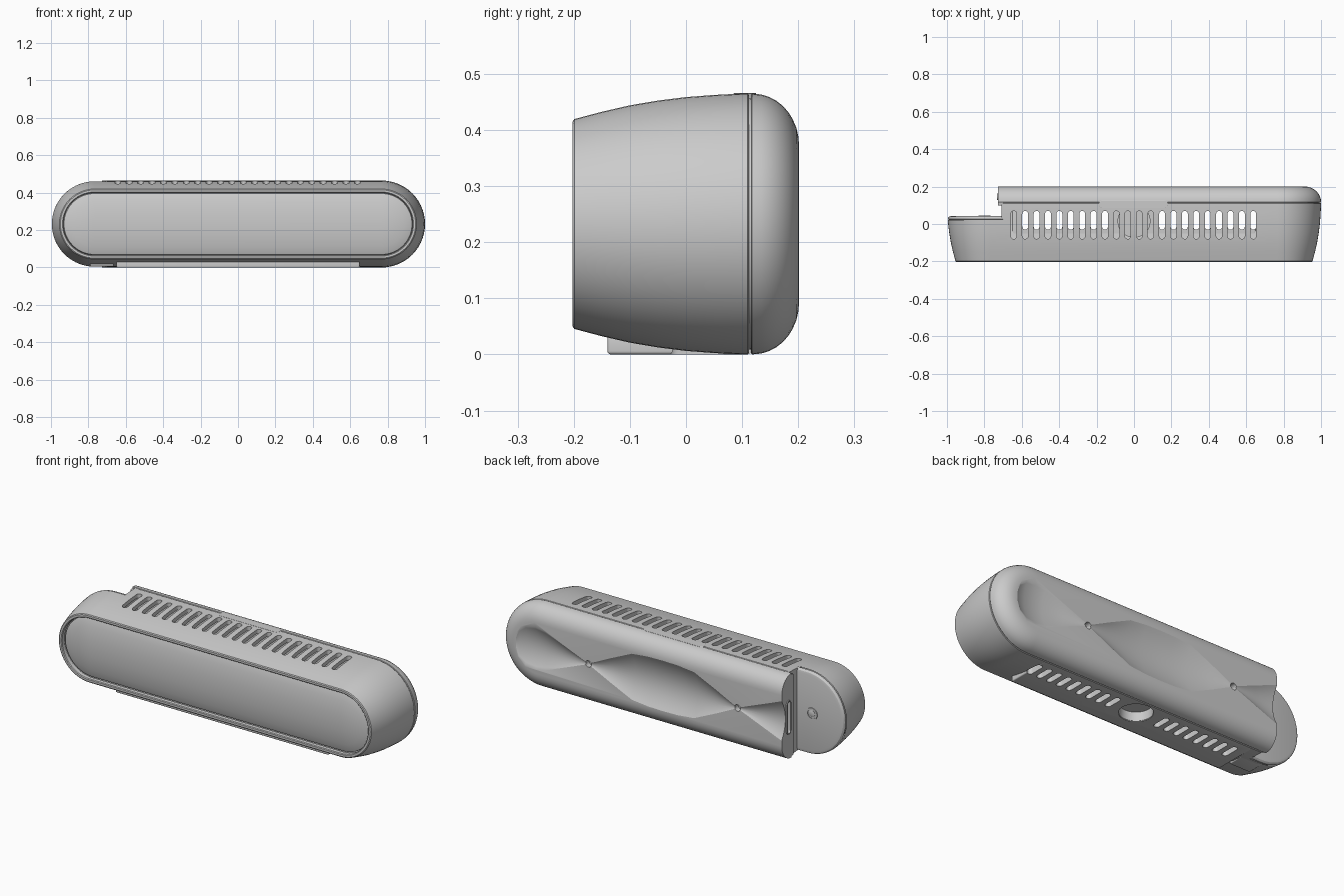
import bpy, bmesh
from math import pi, cos, sin, radians

if "Cube" in bpy.data.objects:
    bpy.data.objects.remove(bpy.data.objects["Cube"])

S, ZC = 0.7675, 0.2325          # half straight length and mid height of the stadium body


def make(name, bm):
    bmesh.ops.recalc_face_normals(bm, faces=bm.faces)
    me = bpy.data.meshes.new(name)
    bm.to_mesh(me)
    bm.free()
    ob = bpy.data.objects.new(name, me)
    bpy.context.collection.objects.link(ob)
    return ob


def skin(bm, rings, closed=False):
    """Bridge a list of equal vertex rings, capping the ends unless closed."""
    n = len(rings[0])
    for a, b in list(zip(rings, rings[1:])) + ([(rings[-1], rings[0])] if closed else []):
        for i in range(n):
            j = (i + 1) % n
            bm.faces.new((a[i], a[j], b[j], b[i]))
    if not closed:
        bm.faces.new(rings[0])
        bm.faces.new(rings[-1])


def loft(bm, prof, s=S, centre=(0, 0, ZC), axes="xzy", closed=False, seg=28):
    """Stack stadium rings; prof = (position, radius); axes = long, short, stacking."""
    ia = ["xyz".index(a) for a in axes]
    rings = []
    for w, r in prof:
        ring = []
        for end in (0, 1):
            for i in range(seg + 1):
                a = -pi / 2 + pi * end + pi * i / seg
                co = [0, 0, 0]
                co[ia[0]] = (s if end == 0 else -s) + r * cos(a)
                co[ia[1]] = r * sin(a)
                co[ia[2]] = w
                ring.append(bm.verts.new([c + d for c, d in zip(co, centre)]))
        rings.append(ring)
    skin(bm, rings, closed)
    if s == 0:
        bmesh.ops.remove_doubles(bm, verts=bm.verts, dist=1e-6)


def solid(name, prof, **kw):
    bm = bmesh.new()
    loft(bm, prof, **kw)
    return make(name, bm)


def box(name, lo, hi, bevel=0):
    bm = bmesh.new()
    bmesh.ops.create_cube(bm, size=1)
    for v in bm.verts:
        v.co = [(l + h) / 2 + c * (h - l) for l, h, c in zip(lo, hi, v.co)]
    if bevel:
        bmesh.ops.bevel(bm, geom=bm.edges[:], offset=bevel, segments=4, profile=0.5, affect='EDGES')
    return make(name, bm)


def cut(ob, cutter, op='DIFFERENCE', keep=False):
    m = ob.modifiers.new("cut", 'BOOLEAN')
    m.operation, m.object, m.solver = op, cutter, 'EXACT'
    bpy.context.view_layer.objects.active = ob
    bpy.ops.object.modifier_apply(modifier=m.name)
    if not keep:
        bpy.data.objects.remove(cutter)


def slots(name, xs, y0, y1, z0, z1, hw=0.0155):
    bm = bmesh.new()
    for x in xs:
        loft(bm, [(z0, hw), (z1, hw)], s=(y1 - y0) / 2 - hw,
             centre=(x, (y0 + y1) / 2, 0), axes="yxz", seg=8)
    return make(name, bm)


def scoop(sections, y=0.2015, n=16):
    """Shallow dish cutter; sections = (x, half width, depth)."""
    bm = bmesh.new()
    rings = []
    for x, w, d in sections:
        pts = [(-w, y + 0.02)]
        for i in range(n + 1):
            t = -1 + 2 * i / n
            pts.append((w * t, y + 0.0005 - d * (1 - t * t)))
        pts.append((w, y + 0.02))
        rings.append([bm.verts.new((x, py, ZC + pz)) for pz, py in pts])
    skin(bm, rings)
    return make("scoop_cut", bm)


# hollow front shell with a rounded front lip
outer = [(-0.2025, 0.182), (-0.199, 0.187), (-0.15, 0.2), (-0.1, 0.2115), (-0.05, 0.22),
         (0, 0.2262), (0.05, 0.230), (0.09, 0.232), (0.11, 0.2325), (0.112, 0.230)]
inner = [(0.112, 0.21), (0, 0.205), (-0.1, 0.19), (-0.17, 0.172), (-0.18, 0.166), (-0.199, 0.167), (-0.2025, 0.171)]
shell = solid("front_shell", outer + inner, closed=True)

# foot plate under the shell
foot = box("foot_plate", (-0.65, -0.14, 0), (0.65, 0.112, 0.035), 0.006)

# vent slots above and below, and the round mounting socket
xs = [-0.643 + 0.061 * i for i in range(22)]
low = [x for x in xs[1:] if abs(x) > 0.13]
cut(shell, slots("top_vents", xs, -0.08, 0.07, 0.38, 0.5))
lower = slots("low_vents", low, -0.03, 0.07, -0.05, 0.08)
cut(shell, lower, keep=True)
cut(foot, lower)
for ob in (shell, foot):
    cut(ob, solid("socket_cut", [(-0.05, 0.085), (0.1, 0.085)], s=0, centre=(0, 0.015, 0), axes="xyz"))
solid("mount_socket", [(0.003, 0.088), (0.003, 0.083), (0.05, 0.08), (0.055, 0.08), (0.055, 0.088)][::-1],
      s=0, centre=(0, 0.015, 0), axes="xyz", closed=True)
solid("socket_floor", [(0.05, 0.084), (0.058, 0.084)], s=0, centre=(0, 0.015, 0), axes="xyz")

# stepped left end
cut(shell, box("step_cut", (-1.1, 0.022, -0.1), (-0.7, 0.4, 0.6)))
cap = solid("end_cap", [(0.0, 0.215), (0.024, 0.222), (0.026, 0.2275), (0.034, 0.226), (0.040, 0.220), (0.043, 0.208)])
cut(cap, box("cap_clip", (-1.1, -0.1, -0.1), (-0.695, 0.3, 0.6)), 'INTERSECT')
wall = solid("step_wall", [(0.0, 0.222), (0.05, 0.2285), (0.115, 0.231)])
cut(wall, box("wall_clip", (-0.708, -0.1, -0.1), (-0.685, 0.3, 0.6)), 'INTERSECT')

# bulging front panel set in the lip
solid("front_panel", [(-0.160, 0.167), (-0.177, 0.163), (-0.182, 0.15), (-0.189, 0.12),
                      (-0.195, 0.085), (-0.199, 0.045), (-0.200, 0.01)])

# back cover with a rounded rim, cut off at the left step
back = [(0.100, 0.222), (0.116, 0.224), (0.116, 0.231), (0.118, 0.2325)]
back += [(0.12 + 0.0815 * sin(radians(a)), 0.140 + 0.0922 * cos(radians(a))) for a in range(10, 91, 10)]
cover = solid("back_cover", back)
cut(cover, box("cover_clip", (-0.726, -0.1, -0.1), (1.2, 0.4, 0.6)), 'INTERSECT')

# shallow dishes that pinch to points at the two wall-mount holes
half = [(0.455, 0.002, 0.001), (0.32, 0.068, 0.022), (0.19, 0.128, 0.036), (0.09, 0.138, 0.041)]
cut(cover, scoop([(-x, w, d) for x, w, d in half] + [(0, 0.14, 0.042)] + half[::-1]))
end = [(0.455, 0.002, 0.001), (0.60, 0.06, 0.020), (0.72, 0.108, 0.032), (0.78, 0.118, 0.030),
       (0.84, 0.108, 0.022), (0.88, 0.075, 0.010), (0.897, 0.03, 0.002)]
for sgn in (1, -1):
    cut(cover, scoop([(sgn * x, w, d) for x, w, d in end]))
    cut(cover, solid("hole_cut", [(0.17, 0.018), (0.22, 0.018)], s=0, centre=(sgn * 0.455, 0, ZC)))

# port on the step side, with its frame
cut(cover, solid("port_cut", [(-0.75, 0.017), (-0.70, 0.017)], s=0.075, centre=(0, 0.145, ZC), axes="zyx"))
solid("port_frame", [(-0.71, 0.012), (-0.732, 0.012), (-0.732, 0.018), (-0.71, 0.018)],
      s=0.075, centre=(0, 0.145, ZC), axes="zyx", closed=True)

# round button on the end cap
solid("button_ring", [(0.04, 0.034), (0.046, 0.032), (0.046, 0.025), (0.04, 0.025)], s=0,
      centre=(-0.8, 0, ZC), closed=True)
solid("button", [(0.035, 0.018), (0.044, 0.018), (0.046, 0.014)], s=0, centre=(-0.8, 0, ZC))

# latch tab on top and small block beneath
solid("latch_tab", [(0.44, 0.02), (0.4652, 0.02), (0.4658, 0.019)], s=0.165, centre=(-0.003, 0.105, 0), axes="xyz")
box("bottom_block", (-0.79, -0.08, 0.006), (-0.665, 0.02, 0.04), 0.004)

# smooth shading with kept edges
for ob in bpy.context.scene.objects:
    ob.select_set(True)
    bpy.context.view_layer.objects.active = ob
bpy.ops.object.shade_smooth_by_angle(angle=radians(28))
